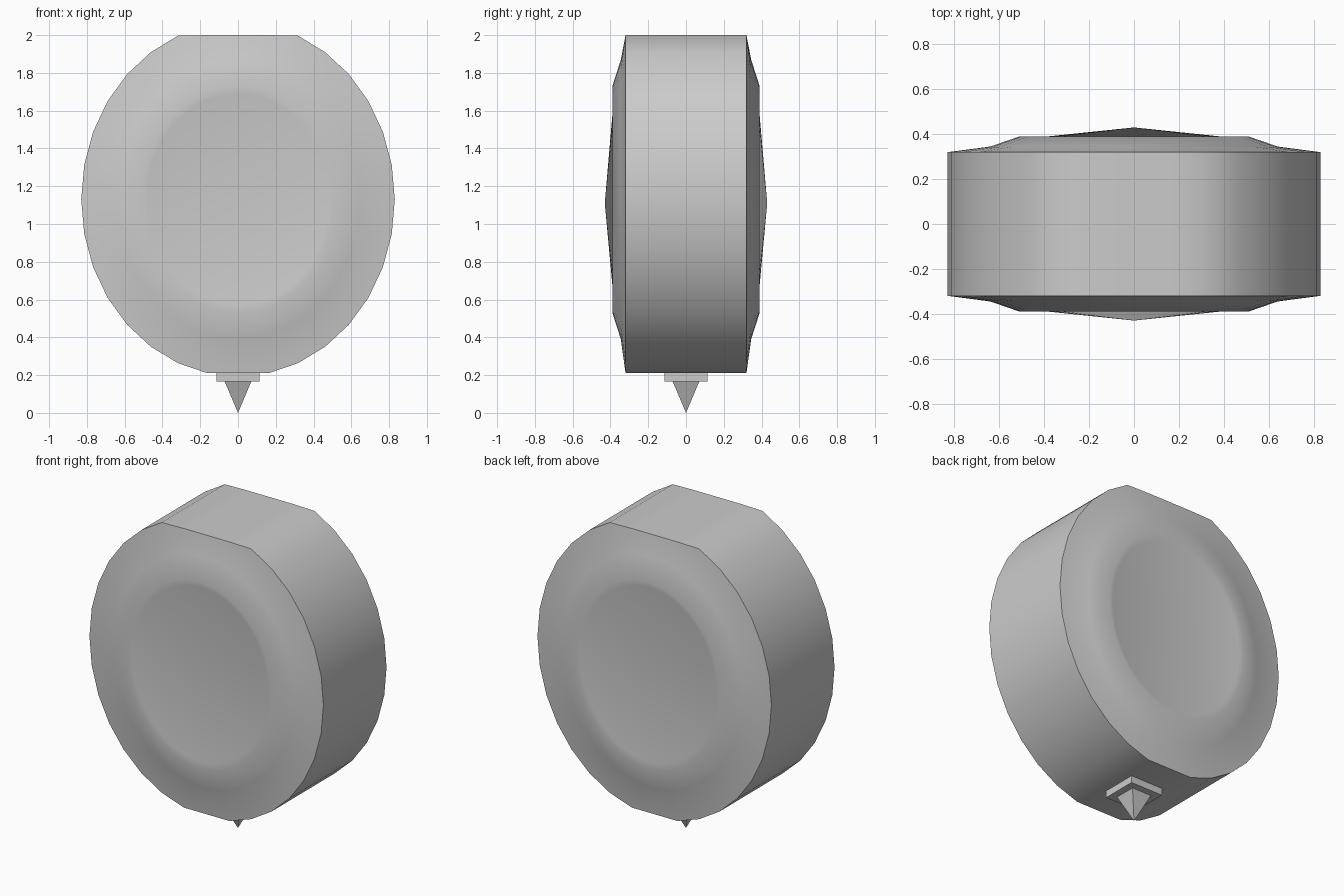
import bpy, bmesh
from math import sin, cos, pi, radians

old = bpy.data.objects.get("Cube")
if old:
    bpy.data.objects.remove(old, do_unlink=True)

grey = bpy.data.materials.new("plain grey")
grey.use_nodes = True
grey.diffuse_color = (0.6, 0.6, 0.6, 1)
grey.node_tree.nodes["Principled BSDF"].inputs["Base Color"].default_value = (0.6, 0.6, 0.6, 1)

SIDES = 32
CENTRE = 1.13


def finish(bm, name):
    bmesh.ops.recalc_face_normals(bm, faces=bm.faces)
    mesh = bpy.data.meshes.new(name)
    bm.to_mesh(mesh)
    bm.free()
    mesh.materials.append(grey)
    obj = bpy.data.objects.new(name, mesh)
    bpy.context.collection.objects.link(obj)
    return obj


def ring(bm, rx, rz, y):
    """Upright oval, cut flat at the top and bottom of the body."""
    verts = []
    for i in range(SIDES):
        a = 2 * pi * i / SIDES
        z = min(2.0, max(0.21, CENTRE + rz * cos(a)))
        verts.append(bm.verts.new((rx * sin(a), y, z)))
    return verts


# Drum body: rim, shoulder, ridge and groove on each side, mirrored front to back
bm = bmesh.new()
profile = [(0.48, 0.56, 0.38), (0.51, 0.60, 0.39), (0.64, 0.74, 0.345), (0.83, 0.938, 0.32)]
rings = [ring(bm, rx, rz, -y) for rx, rz, y in profile]
rings += [ring(bm, rx, rz, y) for rx, rz, y in reversed(profile)]
for a, b in zip(rings, rings[1:]):
    for i in range(SIDES):
        j = (i + 1) % SIDES
        bm.faces.new((a[i], a[j], b[j], b[i]))
# Shallow cones closing both sides
for loop, y in ((rings[0], -0.43), (rings[-1], 0.43)):
    apex = bm.verts.new((0, y, 1.11))
    for i in range(SIDES):
        bm.faces.new((loop[i], loop[(i + 1) % SIDES], apex))
body = finish(bm, "drum_body")
bpy.context.view_layer.objects.active = body
body.select_set(True)
bpy.ops.object.shade_smooth_by_angle(angle=radians(40))
body.select_set(False)

# Square plate under the body
bm = bmesh.new()
bmesh.ops.create_cube(bm, size=1)
for v in bm.verts:
    v.co = (v.co.x * 0.23, v.co.y * 0.23, 0.19 + v.co.z * 0.05)
finish(bm, "base_plate")

# Four-sided spike pointing down
bm = bmesh.new()
tip = bm.verts.new((0, 0, 0))
top = [bm.verts.new((0.07 * x, 0.07 * y, 0.165)) for x, y in ((-1, -1), (1, -1), (1, 1), (-1, 1))]
bm.faces.new(top)
for i in range(4):
    bm.faces.new((top[i], tip, top[(i + 1) % 4]))
finish(bm, "base_spike")
